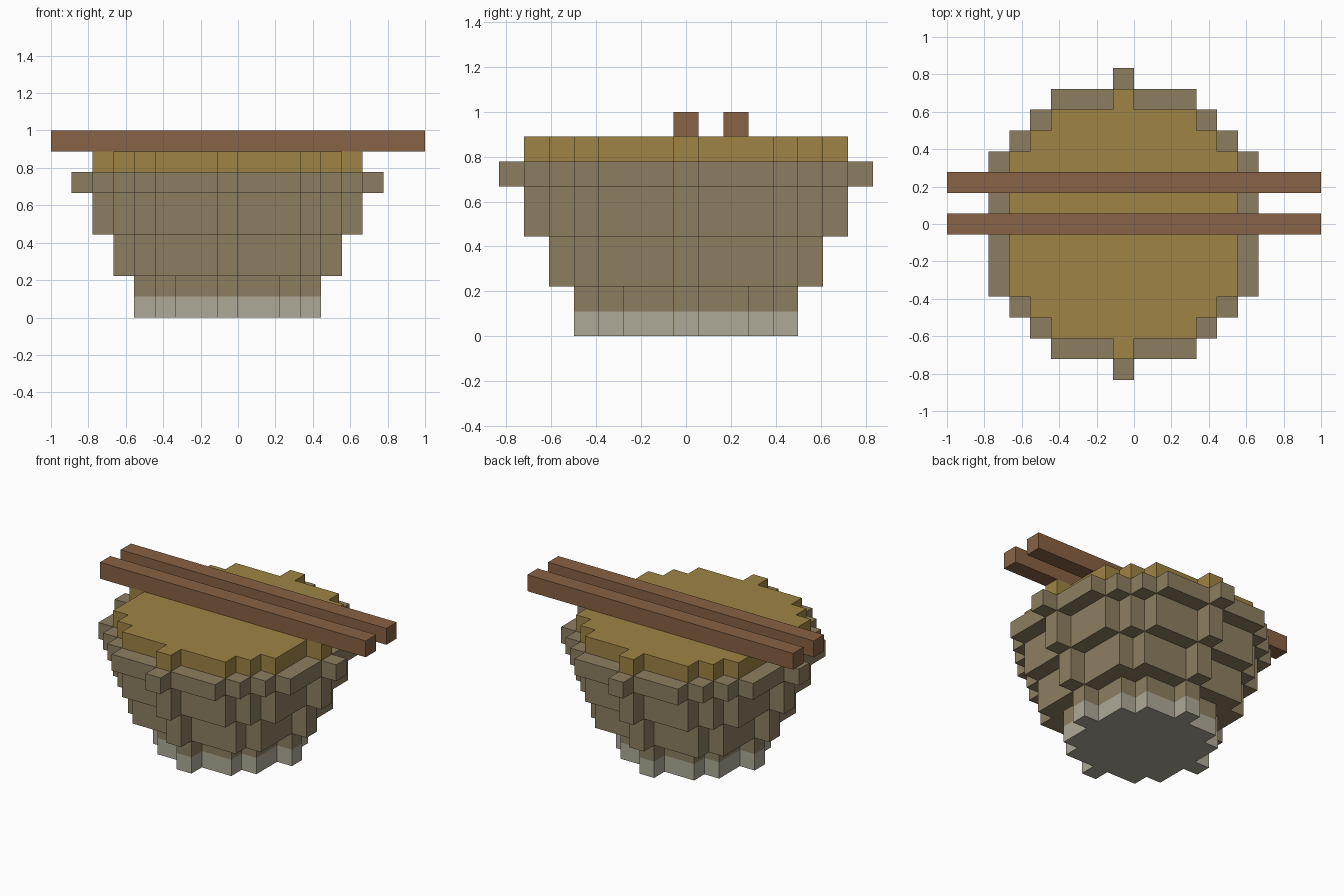
import bpy, bmesh, math
from mathutils import Vector

if "Cube" in bpy.data.objects:
    bpy.data.objects.remove(bpy.data.objects["Cube"])

U = 1 / 9  # size of one block


def material(name, rgb):
    m = bpy.data.materials.new(name)
    m.diffuse_color = [(c / 255) ** 2.2 for c in rgb] + [1]
    m.use_nodes = True
    m.node_tree.nodes["Principled BSDF"].inputs["Base Color"].default_value = m.diffuse_color
    return m


def add_object(name, bm, mat):
    bmesh.ops.dissolve_limit(bm, angle_limit=math.radians(1),
                             verts=bm.verts[:], edges=bm.edges[:])
    mesh = bpy.data.meshes.new(name)
    bm.to_mesh(mesh)
    bm.free()
    mesh.materials.append(mat)
    obj = bpy.data.objects.new(name, mesh)
    bpy.context.collection.objects.link(obj)
    return obj


def disc(r, z0, z1):
    """Blocks of a stepped round disc between two heights."""
    return {(x, y, z) for z in range(z0, z1)
            for x in range(-r, r + 1) for y in range(-r, r + 1)
            if x * x + y * y <= r * r}


def block_part(name, blocks, solid, mat, offset):
    """Outer skin of a set of blocks; faces touching other blocks are skipped."""
    bm = bmesh.new()
    for b in sorted(blocks):
        for axis in range(3):
            for s in (-1, 1):
                n = list(b)
                n[axis] += s
                if tuple(n) in solid:
                    continue
                d, e, f = Vector(), Vector(), Vector()
                d[axis], e[(axis + 1) % 3], f[(axis + 2) % 3] = s / 2, 0.5, s / 2
                c = Vector(b) + Vector(offset) + d
                bm.faces.new([bm.verts.new((c + p * e + q * f) * U)
                              for p, q in ((-1, -1), (1, -1), (1, 1), (-1, 1))])
    bmesh.ops.remove_doubles(bm, verts=bm.verts[:], dist=1e-4)
    return add_object(name, bm, mat)


# Bowl: foot, flared wall with rim, and filling
foot = disc(4, 0, 1)
wall = disc(4, 1, 2) | disc(5, 2, 4) | disc(6, 4, 6) | disc(7, 6, 7)
filling = disc(6, 7, 8)
solid = foot | wall | filling

for name, blocks, rgb in (("bowl_foot", foot, (173, 168, 150)),
                          ("bowl_wall", wall, (140, 125, 97)),
                          ("bowl_filling", filling, (157, 131, 70))):
    block_part(name, blocks, solid, material(name, rgb), (-0.5, 0, 0.5))

# Two sticks lying across the top
wood = material("stick_wood", (135, 98, 70))
for name, y in (("front_stick", 0), ("back_stick", 2)):
    bm = bmesh.new()
    bmesh.ops.create_cube(bm, size=U)
    bmesh.ops.scale(bm, vec=(18, 1, 1), verts=bm.verts)
    bmesh.ops.translate(bm, vec=(0, y * U, 8.5 * U), verts=bm.verts)
    add_object(name, bm, wood)
